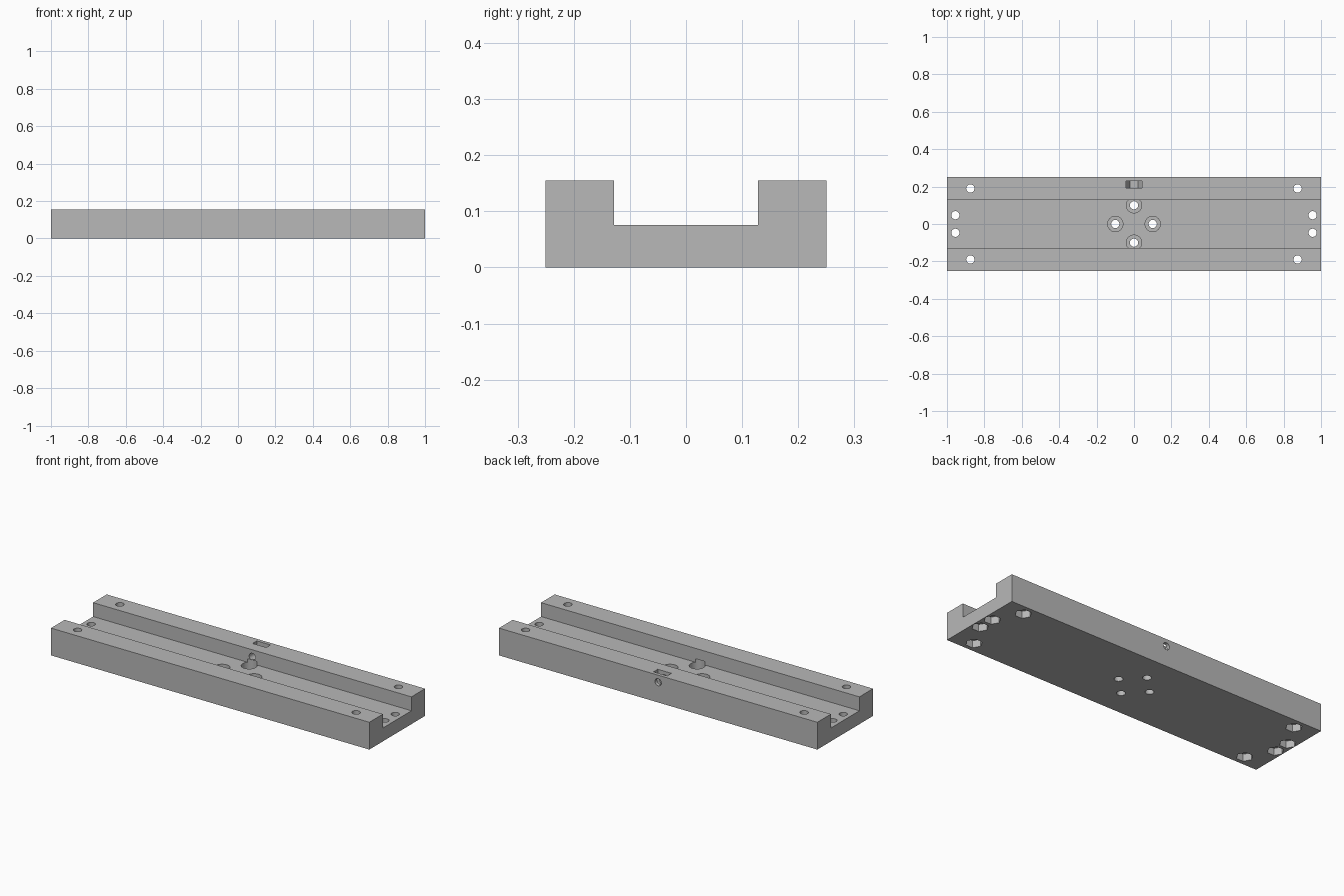
import bpy, bmesh
from math import pi
from mathutils import Matrix

cube = bpy.data.objects.get("Cube")
if cube:
    bpy.data.objects.remove(cube, do_unlink=True)

LENGTH, WIDTH, HEIGHT = 2.0, 0.5, 0.155
FLOOR, CHANNEL = 0.076, 0.128      # channel floor height and half width
BOLT, HEAD, NUT = 0.022, 0.041, 0.043
NUT_DEPTH = 0.04
SCREW_Z = 0.115

grey = bpy.data.materials.new("plain grey")
grey.use_nodes = True
colour = (0.48, 0.48, 0.48, 1)
grey.diffuse_color = colour
grey.node_tree.nodes["Principled BSDF"].inputs["Base Color"].default_value = colour


def make_object(name, bm):
    bmesh.ops.recalc_face_normals(bm, faces=bm.faces)
    mesh = bpy.data.meshes.new(name)
    bm.to_mesh(mesh)
    bm.free()
    mesh.materials.append(grey)
    obj = bpy.data.objects.new(name, mesh)
    bpy.context.collection.objects.link(obj)
    return obj


def prism(name, x, y, z0, z1, radius, sides=32):
    """Upright cylinder or hexagon with a corner pointing along x."""
    bm = bmesh.new()
    bmesh.ops.create_cone(bm, cap_ends=True, segments=sides, radius1=radius,
                          radius2=radius, depth=z1 - z0)
    if sides == 6:
        corner = max(bm.verts, key=lambda v: v.co.x)
        if abs(corner.co.y) > 0.001:
            bmesh.ops.rotate(bm, verts=bm.verts, matrix=Matrix.Rotation(pi / 6, 3, "Z"))
    bmesh.ops.translate(bm, verts=bm.verts, vec=(x, y, (z0 + z1) / 2))
    return make_object(name, bm)


def extruded(name, points, axis, start, end):
    """Extrude a closed outline along x (points are y,z) or y (points are x,z)."""
    bm = bmesh.new()
    place = (lambda a, b: (start, a, b)) if axis == "x" else (lambda a, b: (a, start, b))
    face = bm.faces.new([bm.verts.new(place(a, b)) for a, b in points])
    moved = bmesh.ops.extrude_face_region(bm, geom=[face])["geom"]
    step = end - start
    bmesh.ops.translate(bm, vec=(step, 0, 0) if axis == "x" else (0, step, 0),
                        verts=[g for g in moved if isinstance(g, bmesh.types.BMVert)])
    return make_object(name, bm)


# Channel-shaped rail body
half = [(WIDTH / 2, 0), (WIDTH / 2, HEIGHT), (CHANNEL, HEIGHT), (CHANNEL, FLOOR)]
outline = half + [(-y, z) for y, z in reversed(half)]
rail = extruded("channel_rail", outline, "x", -LENGTH / 2, LENGTH / 2)

cutters = []

# Outer bolt holes with hexagonal nut pockets underneath
for sx in (-1, 1):
    for sy in (-1, 1):
        for x, y in ((0.875, 0.19), (0.955, 0.047)):
            cutters.append(prism("bolt_hole_cutter", sx * x, sy * y, -0.1, 0.3, BOLT))
            cutters.append(prism("nut_pocket_cutter", sx * x, sy * y, -0.1, NUT_DEPTH, NUT, 6))

# Four central holes with counterbores
for x, y in ((0.1, 0), (-0.1, 0), (0, 0.1), (0, -0.1)):
    cutters.append(prism("centre_hole_cutter", x, y, -0.1, 0.07, BOLT))
    cutters.append(prism("counterbore_cutter", x, y, 0.038, FLOOR + 0.02, HEAD))

# Clamping screw hole through the back wall
screw = prism("clamp_screw_cutter", 0, 0, -0.1, 0.1, 0.02)
screw.data.transform(Matrix.Translation((0, 0.2, SCREW_Z)) @ Matrix.Rotation(pi / 2, 4, "X"))
cutters.append(screw)

# Captive nut slot, open at the top
low = SCREW_Z - NUT * 0.866
slot = [(-NUT, 0.3), (-NUT, SCREW_Z), (-NUT / 2, low),
        (NUT / 2, low), (NUT, SCREW_Z), (NUT, 0.3)]
cutters.append(extruded("nut_slot_cutter", slot, "y", 0.192, 0.23))

# Cut everything, bake the result and discard the cutters
for cutter in cutters:
    mod = rail.modifiers.new(cutter.name, "BOOLEAN")
    mod.operation = "DIFFERENCE"
    mod.solver = "EXACT"
    mod.object = cutter
bpy.context.view_layer.update()
baked = bpy.data.meshes.new_from_object(
    rail.evaluated_get(bpy.context.evaluated_depsgraph_get()))
rail.modifiers.clear()
rail.data = baked
for cutter in cutters:
    bpy.data.objects.remove(cutter, do_unlink=True)

# Smooth hole walls, crisp edges
bpy.ops.object.select_all(action="DESELECT")
rail.select_set(True)
bpy.context.view_layer.objects.active = rail
bpy.ops.object.shade_smooth_by_angle(angle=pi / 6)
